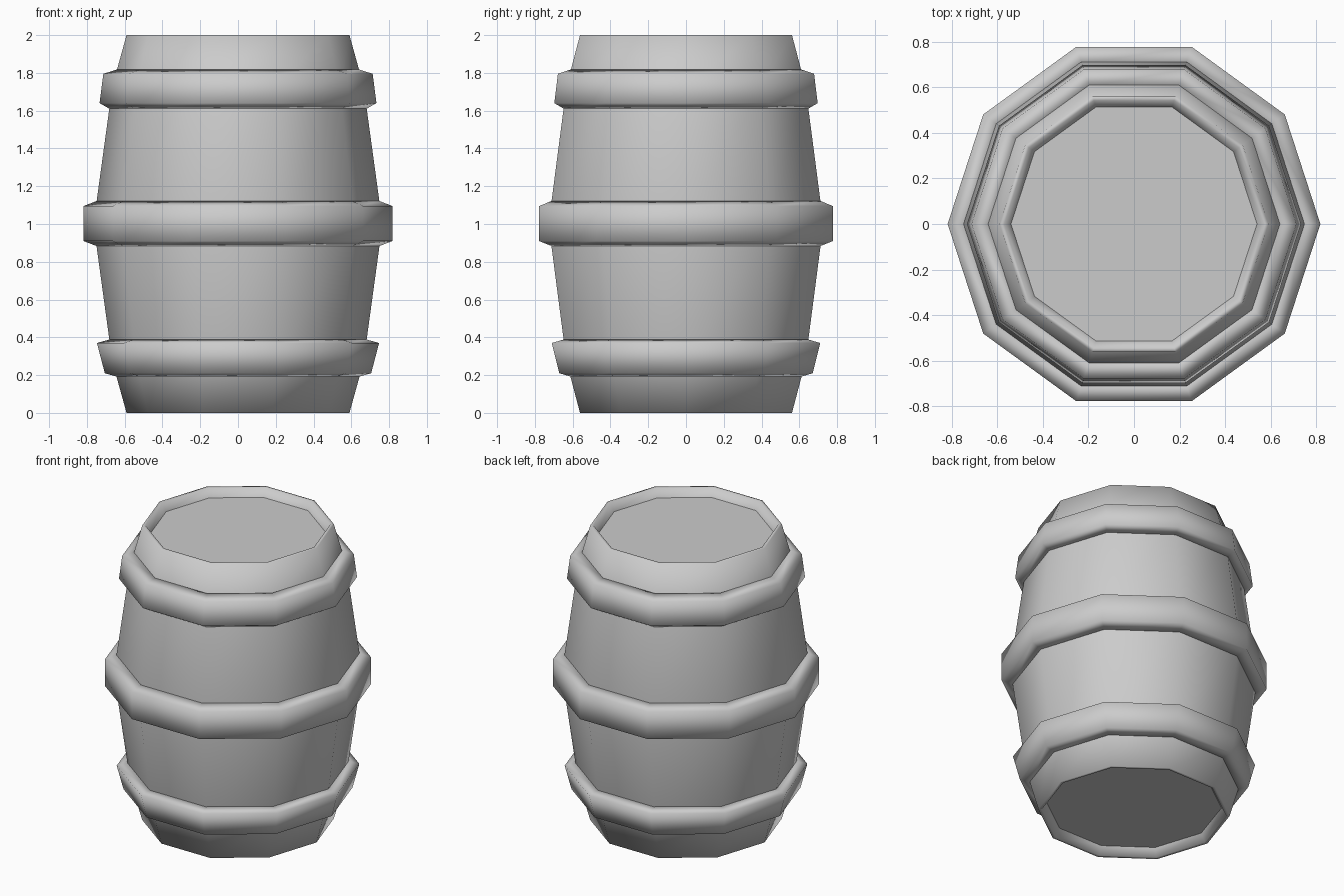
import bpy, bmesh
from math import cos, sin, pi

if "Cube" in bpy.data.objects:
    bpy.data.objects.remove(bpy.data.objects["Cube"])

SIDES = 10


def lathe(name, profile, capped):
    """Turn (radius, height) points round z; capped ends or a closed ring section."""
    bm = bmesh.new()
    rings = [[bm.verts.new((r * cos(2 * pi * i / SIDES), r * sin(2 * pi * i / SIDES), z))
              for i in range(SIDES)] for r, z in profile]
    pairs = list(zip(rings, rings[1:]))
    if not capped:
        pairs.append((rings[-1], rings[0]))
    for a, b in pairs:
        for i in range(SIDES):
            j = (i + 1) % SIDES
            bm.faces.new((a[i], a[j], b[j], b[i])).smooth = True
    if capped:
        bm.faces.new(rings[0][::-1])
        bm.faces.new(rings[-1])
    bmesh.ops.recalc_face_normals(bm, faces=bm.faces[:])
    mesh = bpy.data.meshes.new(name)
    bm.to_mesh(mesh)
    bm.free()
    obj = bpy.data.objects.new(name, mesh)
    bpy.context.collection.objects.link(obj)
    return obj


# Staved body with a recessed lid at both ends
lower = [(0.54, 0.055), (0.57, 0.0), (0.59, 0.0), (0.665, 0.27)]
upper = [(r, 2 - z) for r, z in reversed(lower)]
lathe("barrel_body", lower + [(0.765, 1.0)] + upper, True)

# Three hoops, each a chamfered band whose inner side sits inside the body
lathe("bottom_hoop", [(0.635, 0.19), (0.705, 0.21), (0.747, 0.37), (0.675, 0.39)], False)
lathe("middle_hoop", [(0.74, 0.88), (0.818, 0.91), (0.818, 1.095), (0.74, 1.125)], False)
lathe("top_hoop", [(0.68, 1.61), (0.733, 1.64), (0.713, 1.795), (0.635, 1.82)], False)
